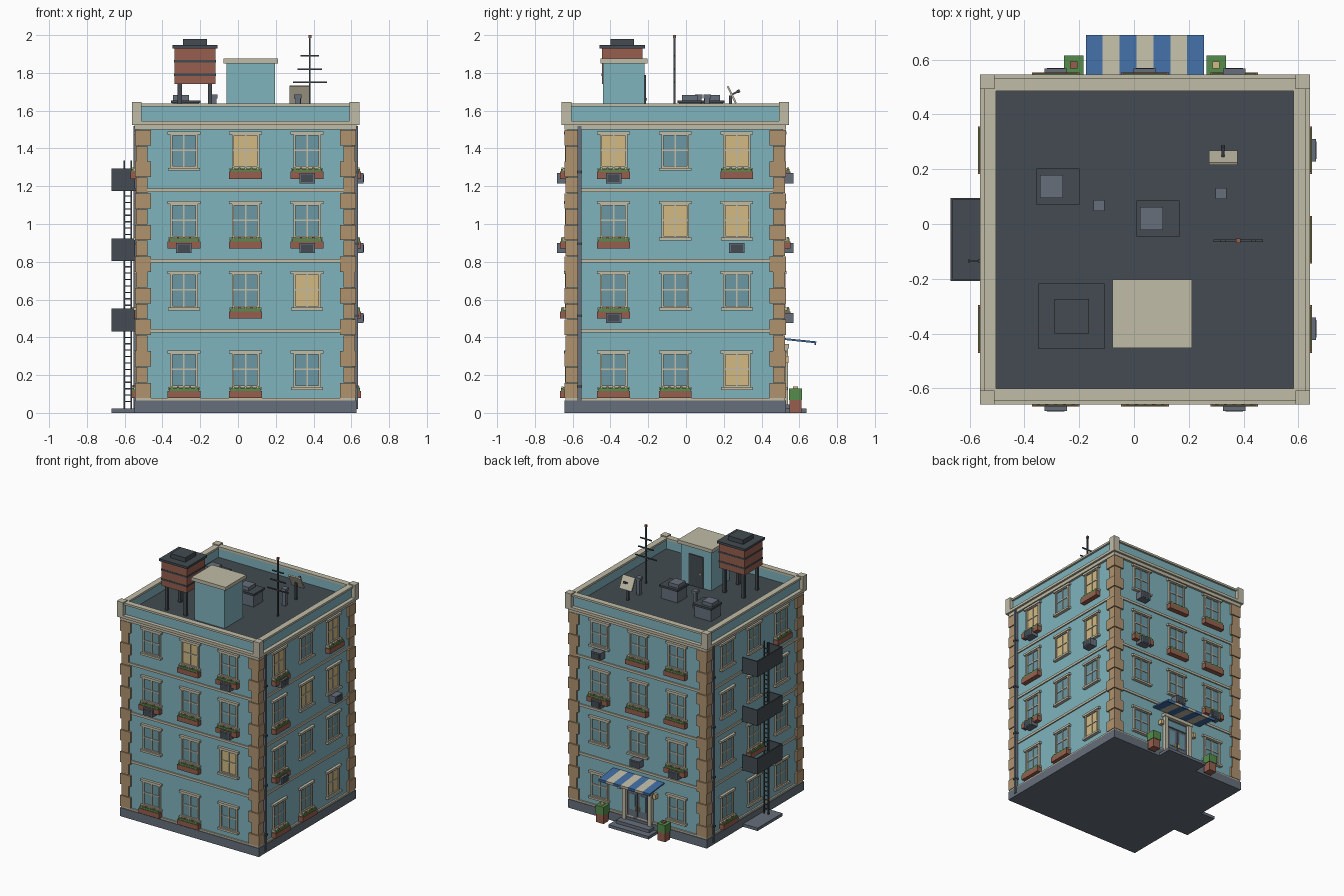
import bpy, bmesh, math
from mathutils import Matrix, Vector

if "Cube" in bpy.data.objects:
    bpy.data.objects.remove(bpy.data.objects["Cube"])

COLOURS = {"teal_plaster": "80b4be", "cream_trim": "c1bca7", "tan_stone": "b0936f",
           "dark_slate": "434b51", "grey_metal": "666f7b", "brick_red": "965f4e",
           "leaf_green": "558c4b", "lit_glass": "d2ba82", "awning_blue": "426ea5",
           "window_glass": "6c98a4"}
MATS = {}
for name, code in COLOURS.items():
    srgb = [int(code[i:i + 2], 16) / 255 for i in (0, 2, 4)]
    rgba = [((c + 0.055) / 1.055) ** 2.4 for c in srgb] + [1]
    m = bpy.data.materials.new(name)
    m.use_nodes = True
    m.diffuse_color = rgba
    m.node_tree.nodes["Principled BSDF"].inputs["Base Color"].default_value = rgba
    MATS[name] = m

CENTRE = Matrix.Translation((0.04, -0.057, 0))
SIDES = {s: CENTRE @ Matrix.Rotation(i * math.pi / 2, 4, 'Z')
         for i, s in enumerate(("front", "left", "back", "right"))}
WALL = 0.57
parts = {}


def box(name, mat, x, y, z, frame=Matrix()):
    """Add a box, given as three (low, high) ranges, to the named part."""
    bm = parts.setdefault((name, mat), bmesh.new())
    lo, hi = Vector((x[0], y[0], z[0])), Vector((x[1], y[1], z[1]))
    size = Matrix.Diagonal((*(hi - lo), 1))
    bmesh.ops.create_cube(bm, size=1, matrix=frame @ Matrix.Translation((lo + hi) / 2) @ size)


def mid(c, half):
    return (c - half, c + half)


def slab(name, mat, half, z):
    box(name, mat, mid(0, half), mid(0, half), z, CENTRE)


def out(near, far):
    """Depth range measured outward from the wall of a facade."""
    return (-WALL - far, -WALL - near)


# Main block, plinth, floor bands, cornice and roof
slab("walls", "teal_plaster", WALL, (0.05, 1.52))
slab("plinth", "grey_metal", 0.587, (0, 0.065))
slab("plinth_band", "cream_trim", 0.582, (0.065, 0.078))
for z in (0.435, 0.805, 1.178):
    slab("floor_bands", "cream_trim", 0.579, mid(z, 0.009))
slab("cornice", "cream_trim", 0.587, (1.5, 1.525))
slab("cornice", "cream_trim", 0.602, (1.525, 1.545))
slab("roof_deck", "dark_slate", 0.56, (1.54, 1.552))

# Parapet, corner posts and quoins
for side, f in SIDES.items():
    box("parapet", "teal_plaster", mid(0, 0.573), (-0.573, -0.55), (1.545, 1.625), f)
    box("coping", "cream_trim", mid(0, 0.588), (-0.588, -0.543), (1.622, 1.637), f)
    box("corner_posts", "cream_trim", (-0.602, -0.55), (-0.602, -0.55), (1.545, 1.645), f)
    for i in range(17):
        wide = i % 2 == 0
        edge, inner = (-0.586, -0.5) if wide else (-0.58, -0.518)
        z = 0.078 + i * 0.0836
        box("quoins", "tan_stone", (edge, inner), (edge, inner), (z, z + 0.0815), f)


def window(f, u, z, extras):
    glass = "lit_glass" if "L" in extras else "window_glass"
    box("window_panes", glass, mid(u, 0.068), out(-0.01, 0.004), mid(z, 0.088), f)
    for s in (-1, 1):
        box("window_frames", "cream_trim", mid(u + s * 0.067, 0.006), out(0, 0.014), mid(z, 0.092), f)
        box("window_frames", "cream_trim", mid(u, 0.073), out(0, 0.014), mid(z + s * 0.087, 0.006), f)
    box("window_bars", "cream_trim", mid(u, 0.004), out(0, 0.009), mid(z, 0.085), f)
    box("window_bars", "cream_trim", mid(u, 0.066), out(0, 0.009), mid(z + 0.003, 0.004), f)
    box("window_lintels", "cream_trim", mid(u, 0.087), out(0, 0.02), (z + 0.088, z + 0.104), f)
    box("window_sills", "cream_trim", mid(u, 0.085), out(0, 0.024), (z - 0.105, z - 0.09), f)
    if "P" in extras:
        box("flower_boxes", "brick_red", mid(u, 0.087), out(0.003, 0.04), (z - 0.148, z - 0.11), f)
        box("flower_box_leaves", "leaf_green", mid(u, 0.08), out(0.008, 0.036), (z - 0.112, z - 0.096), f)
        for i in range(5):
            mat = "brick_red" if i % 2 else "lit_glass"
            box("flowers", mat, mid(u + (i - 2) * 0.032, 0.006), mid(-WALL - 0.027, 0.006),
                (z - 0.1, z - 0.088), f)
    if "A" in extras:
        box("air_conditioners", "grey_metal", mid(u, 0.041), out(0, 0.055), (z - 0.172, z - 0.118), f)
        box("air_conditioner_grilles", "dark_slate", mid(u, 0.032), out(0.05, 0.057), (z - 0.165, z - 0.126), f)


# Rows run from the top floor down: L lit, P flower box, A air conditioner, D doorway
LAYOUT = {"front": ("- LP PA", "PA P PA", "- P L", "P P -"),
          "left": ("LPA - LP", "P L LA", "PA - -", "P P L"),
          "back": ("A P P", "PA P P", "- A PA", "- D -"),
          "right": ("- - P", "- - -", "- P -", "P - -")}
for side, rows in LAYOUT.items():
    for row, z in zip(rows, (1.387, 1.018, 0.648, 0.227)):
        for u, cell in zip((-0.326, 0, 0.326), row.split()):
            if cell != "D":
                window(SIDES[side], u, z, cell)

# Downpipes on two opposite sides
for side in ("left", "right"):
    f = SIDES[side]
    box("downpipes", "grey_metal", mid(-0.507, 0.01), out(0.002, 0.024), (0.02, 1.52), f)
    for z in (0.14, 0.515, 0.895, 1.275):
        box("pipe_brackets", "dark_slate", mid(-0.507, 0.014), out(0, 0.028), mid(z, 0.007), f)

# Entrance with steps, double door, lamps and pot plants
f = SIDES["back"]
box("steps", "grey_metal", mid(0, 0.17), out(0, 0.125), (0, 0.022), f)
box("steps", "grey_metal", mid(0, 0.14), out(0, 0.075), (0, 0.045), f)
box("door_recess", "dark_slate", mid(0, 0.1), out(0, 0.006), (0.04, 0.34), f)
for s in (-1, 1):
    box("door_jambs", "cream_trim", mid(s * 0.108, 0.015), out(0, 0.028), (0.045, 0.345), f)
    box("door_leaves", "grey_metal", mid(s * 0.044, 0.036), out(0, 0.012), (0.05, 0.265), f)
    box("door_panes", "window_glass", mid(s * 0.044, 0.024), out(0.01, 0.015), (0.13, 0.25), f)
    box("door_handles", "lit_glass", mid(s * 0.014, 0.004), out(0.01, 0.022), (0.13, 0.16), f)
    box("door_lamps", "lit_glass", mid(s * 0.15, 0.012), out(0, 0.03), (0.265, 0.3), f)
    u = s * 0.26
    box("plant_pots", "brick_red", mid(u, 0.031), mid(-0.637, 0.031), (0, 0.067), f)
    box("shrubs", "leaf_green", mid(u, 0.035), mid(-0.637, 0.035), (0.067, 0.13), f)
    box("shrub_flowers", "brick_red" if s > 0 else "lit_glass", mid(u, 0.013), mid(-0.637, 0.013), (0.12, 0.14), f)
box("door_transom", "window_glass", mid(0, 0.08), out(0, 0.012), (0.28, 0.325), f)
box("door_head", "cream_trim", mid(0, 0.13), out(0, 0.032), (0.34, 0.365), f)

# Striped awning, slightly tilted
tilt = f @ Matrix.Translation((0, -WALL, 0.397)) @ Matrix.Rotation(math.radians(6), 4, 'X')
for i in range(7):
    mat = "cream_trim" if i % 2 else "awning_blue"
    x = mid((i - 3) * 0.0617, 0.03085)
    box("awning", mat, x, (-0.178, 0), (-0.01, 0), tilt)
    box("awning", mat, x, (-0.178, -0.17), (-0.02, 0), tilt)

# Fire escape: balconies with solid guards, ladder and ground pad
yr = (-0.207, 0.093)
box("escape_pad", "grey_metal", (-0.67, -0.53), yr, (0, 0.022))
for z in (0.432, 0.803, 1.175):
    box("escape_floors", "dark_slate", (-0.67, -0.53), yr, (z, z + 0.014))
    box("escape_guards", "dark_slate", (-0.67, -0.662), yr, (z, z + 0.12))
    for y in yr:
        box("escape_guards", "dark_slate", (-0.67, -0.545), mid(y * 0.985, 0.004), (z, z + 0.12))
for x in (-0.602, -0.566):
    box("ladder_rails", "dark_slate", mid(x, 0.004), mid(-0.135, 0.005), (0.022, 1.337))
for i in range(37):
    box("ladder_rungs", "dark_slate", (-0.602, -0.566), mid(-0.135, 0.003), mid(0.06 + i * 0.034, 0.003))

# Stair house with its door
box("stair_house", "teal_plaster", (-0.06, 0.195), (-0.44, -0.22), (1.545, 1.852))
box("stair_house_roof", "cream_trim", (-0.078, 0.212), (-0.453, -0.203), (1.85, 1.876))
box("stair_house_door", "dark_slate", mid(0.067, 0.06), (-0.222, -0.213), (1.552, 1.79))
box("stair_house_knob", "lit_glass", mid(0.025, 0.006), (-0.214, -0.206), mid(1.66, 0.006))

# Water tank on legs
tx, ty = -0.228, -0.337


def tank(name, mat, half, z):
    box(name, mat, mid(tx, half), mid(ty, half), z)


tank("tank_body", "brick_red", 0.108, (1.74, 1.932))
for z in (1.79, 1.862):
    tank("tank_hoops", "dark_slate", 0.111, mid(z, 0.006))
tank("tank_lid", "dark_slate", 0.12, (1.93, 1.947))
tank("tank_cap", "dark_slate", 0.063, (1.947, 1.98))
for sx in (-1, 1):
    for sy in (-1, 1):
        box("tank_legs", "dark_slate", mid(tx + sx * 0.08, 0.011), mid(ty + sy * 0.08, 0.011), (1.55, 1.745))

# Roof ventilation units and vent pipes
for x, y in ((-0.277, 0.137), (0.088, 0.02)):
    box("roof_units", "grey_metal", mid(x, 0.07), mid(y, 0.058), (1.55, 1.642))
    box("roof_unit_lids", "dark_slate", mid(x, 0.078), mid(y, 0.066), (1.64, 1.655))
    box("roof_unit_fans", "grey_metal", mid(x - 0.025, 0.042), mid(y, 0.042), (1.655, 1.682))
for x, y in ((-0.128, 0.068), (0.317, 0.112)):
    box("vent_pipes", "grey_metal", mid(x, 0.013), mid(y, 0.013), (1.55, 1.67))
    box("vent_caps", "grey_metal", mid(x, 0.02), mid(y, 0.02), (1.665, 1.685))

# Dish on a post
dish = Matrix.Translation((0.325, 0.242, 1.685)) @ Matrix.Rotation(math.radians(26), 4, 'X')
box("dish_post", "dark_slate", mid(0.325, 0.008), mid(0.235, 0.008), (1.55, 1.68))
box("dish_plate", "cream_trim", mid(0, 0.052), mid(0, 0.005), mid(0, 0.05), dish)
box("dish_arm", "dark_slate", mid(0, 0.005), (0, 0.04), mid(0, 0.005), dish)
box("dish_feed", "dark_slate", mid(0, 0.008), (0.032, 0.048), mid(0, 0.008), dish)

# Aerial mast with crossbars
box("aerial_mast", "dark_slate", mid(0.38, 0.005), mid(-0.061, 0.005), (1.55, 1.99))
box("aerial_tip", "brick_red", mid(0.38, 0.008), mid(-0.061, 0.008), (1.984, 2.0))
for z, half in ((1.89, 0.048), (1.82, 0.066), (1.75, 0.09)):
    box("aerial_bars", "dark_slate", mid(0.38, half), mid(-0.061, 0.004), mid(z, 0.004))

# Turn every collected part into an object
for (name, mat), bm in parts.items():
    bmesh.ops.recalc_face_normals(bm, faces=bm.faces)
    mesh = bpy.data.meshes.new(name)
    bm.to_mesh(mesh)
    bm.free()
    mesh.materials.append(MATS[mat])
    bpy.context.collection.objects.link(bpy.data.objects.new(name, mesh))
